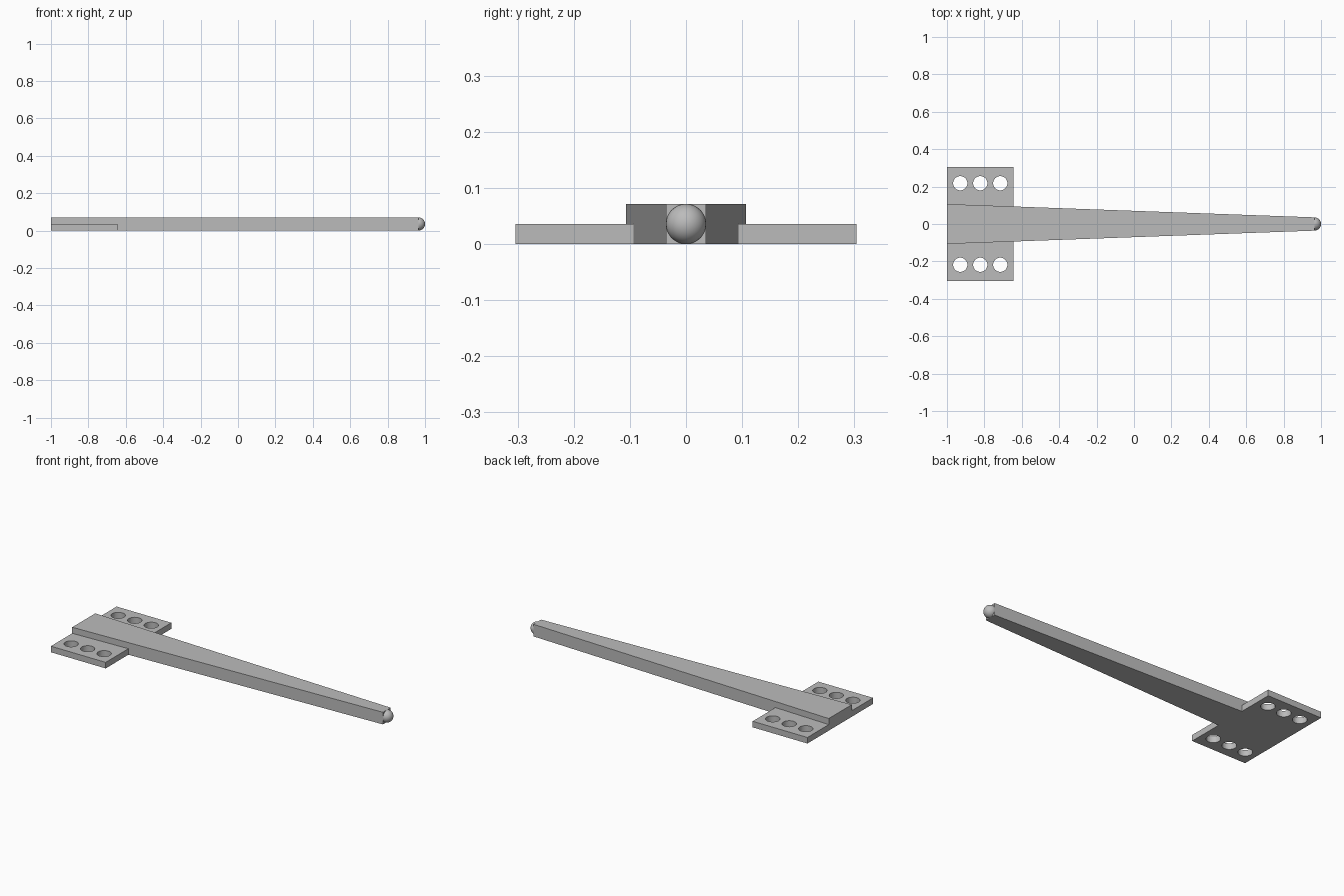
import bpy, bmesh, math
from mathutils import Vector

cube = bpy.data.objects.get("Cube")
if cube:
    bpy.data.objects.remove(cube, do_unlink=True)

grey = bpy.data.materials.new("steel_grey")
grey.use_nodes = True
colour = (0.5, 0.5, 0.5, 1)
grey.diffuse_color = colour
grey.node_tree.nodes["Principled BSDF"].inputs["Base Color"].default_value = colour

BACK, TIP = -1.0, 0.9645
WIDE, NARROW = 0.1065, 0.0355
HEIGHT = 0.071
PLATE_END, PLATE_SIDE, PLATE_HEIGHT = -0.645, 0.304, 0.0355


def half_width(x):
    return WIDE + (NARROW - WIDE) * (x - BACK) / (TIP - BACK)


def prism(name, outline, height):
    """Extrude a flat outline upward from the ground."""
    bm = bmesh.new()
    face = bm.faces.new([bm.verts.new((x, y, 0)) for x, y in outline])
    up = bmesh.ops.extrude_face_region(bm, geom=[face])["geom"]
    bmesh.ops.translate(bm, vec=Vector((0, 0, height)),
                        verts=[v for v in up if isinstance(v, bmesh.types.BMVert)])
    bmesh.ops.recalc_face_normals(bm, faces=bm.faces)
    mesh = bpy.data.meshes.new(name)
    bm.to_mesh(mesh)
    bm.free()
    mesh.materials.append(grey)
    obj = bpy.data.objects.new(name, mesh)
    bpy.context.collection.objects.link(obj)
    return obj


# Tapered bar
prism("tapered_bar", [(BACK, -WIDE), (TIP, -NARROW), (TIP, NARROW), (BACK, WIDE)], HEIGHT)

# Screw hole cutter: three cylinders in a row
bm = bmesh.new()
for i in range(3):
    start = len(bm.verts)
    bmesh.ops.create_cone(bm, cap_ends=True, segments=48, radius1=0.038, radius2=0.038, depth=0.2)
    bm.verts.ensure_lookup_table()
    bmesh.ops.translate(bm, vec=Vector((-0.929 + 0.107 * i, 0.218, 0)), verts=bm.verts[start:])
mesh = bpy.data.meshes.new("hole_cutter")
bm.to_mesh(mesh)
bm.free()
mesh.materials.append(grey)
cutter = bpy.data.objects.new("hole_cutter", mesh)
bpy.context.collection.objects.link(cutter)
cutter.hide_render = True
cutter.hide_set(True)
cutter.display_type = 'WIRE'

# Drilled mounting plates, one each side of the bar
plates = prism("mounting_plates", [(BACK, WIDE), (PLATE_END, half_width(PLATE_END)),
                                   (PLATE_END, PLATE_SIDE), (BACK, PLATE_SIDE)], PLATE_HEIGHT)
drill = plates.modifiers.new("screw_holes", 'BOOLEAN')
drill.operation = 'DIFFERENCE'
drill.solver = 'EXACT'
drill.object = cutter
mirror = plates.modifiers.new("other_side", 'MIRROR')
mirror.use_axis = (False, True, False)
mirror.use_clip = False
mirror.use_mirror_merge = False
bpy.context.view_layer.objects.active = plates
plates.select_set(True)
bpy.ops.object.shade_smooth_by_angle(angle=math.radians(30))
plates.select_set(False)

# Ball at the tip
bpy.ops.mesh.primitive_uv_sphere_add(segments=48, ring_count=24, radius=NARROW,
                                     location=(TIP, 0, HEIGHT / 2))
ball = bpy.context.object
ball.name = "tip_ball"
ball.data.materials.append(grey)
bpy.ops.object.shade_smooth_by_angle(angle=math.radians(30))
